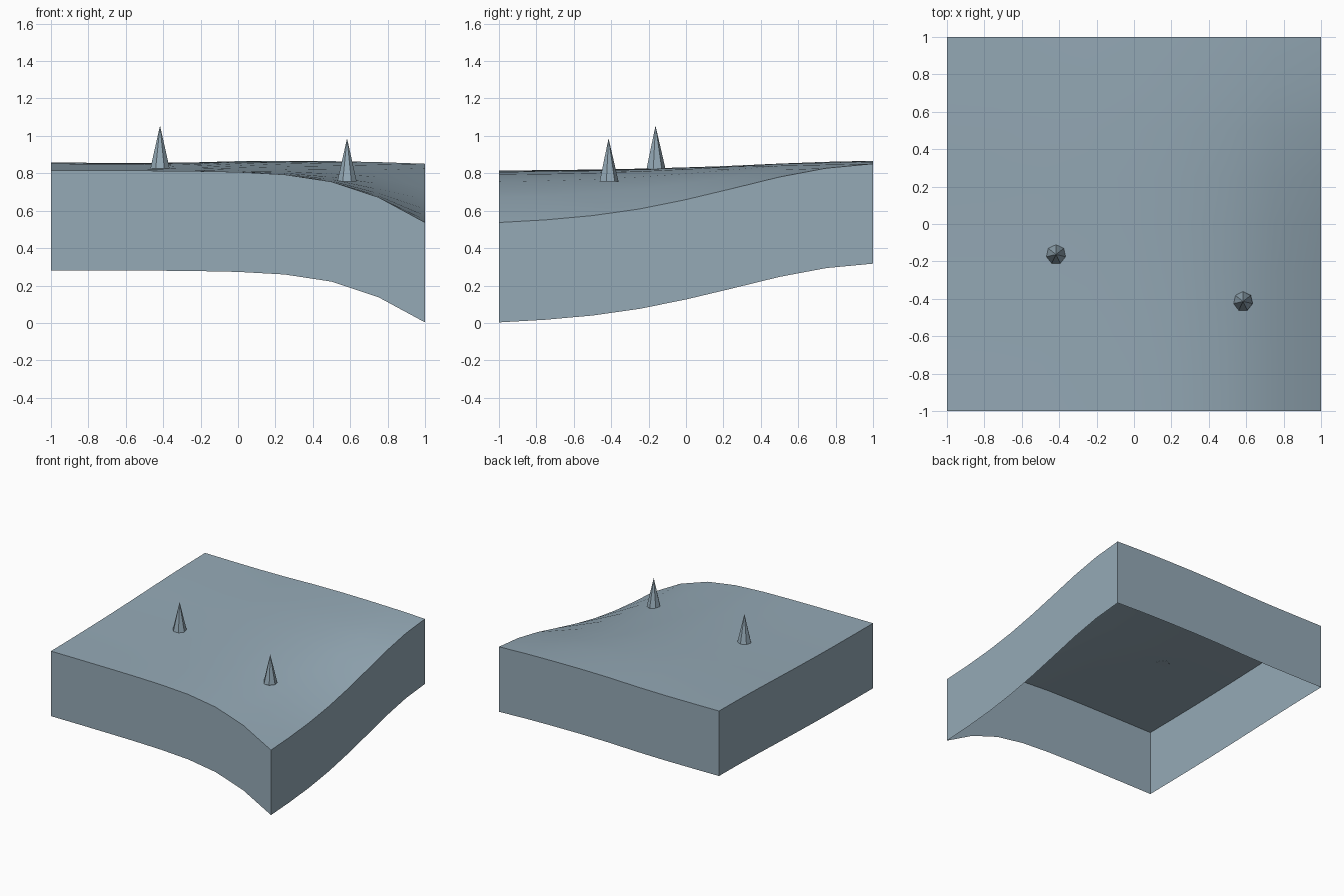
import bpy, bmesh
from mathutils import Matrix

cube = bpy.data.objects.get("Cube")
if cube:
    bpy.data.objects.remove(cube, do_unlink=True)

# One slate blue for everything
slate = bpy.data.materials.new("slate blue")
slate.use_nodes = True
colour = (0.30, 0.40, 0.47, 1)
slate.diffuse_color = colour
slate.node_tree.nodes["Principled BSDF"].inputs["Base Color"].default_value = colour


def finish(bm, name, smooth=False):
    mesh = bpy.data.meshes.new(name)
    bm.to_mesh(mesh)
    bm.free()
    mesh.materials.append(slate)
    obj = bpy.data.objects.new(name, mesh)
    bpy.context.collection.objects.link(obj)
    if smooth:
        bpy.ops.object.select_all(action='DESELECT')
        obj.select_set(True)
        bpy.context.view_layer.objects.active = obj
        bpy.ops.object.shade_smooth_by_angle()
    return obj


# Ground heights along the front and back edges, and the blend between them
FRONT = [0.815, 0.815, 0.814, 0.812, 0.807, 0.793, 0.755, 0.672, 0.537]
BACK = [0.858, 0.856, 0.855, 0.858, 0.865, 0.867, 0.865, 0.860, 0.851]
BLEND = [0, 0.045, 0.117, 0.23, 0.39, 0.58, 0.775, 0.925, 1]
SKIRT = 0.534
STEPS = len(FRONT) - 1

# Terrain: a grid lifted to the blended profiles, with a skirt and open bottom
bm = bmesh.new()
bmesh.ops.create_grid(bm, x_segments=STEPS, y_segments=STEPS, size=1)
for v in bm.verts:
    i = round((v.co.x + 1) * STEPS / 2)
    j = round((v.co.y + 1) * STEPS / 2)
    v.co.z = FRONT[i] + (BACK[i] - FRONT[i]) * BLEND[j]
rim = [e for e in bm.edges if e.is_boundary]
skirt = bmesh.ops.extrude_edge_only(bm, edges=rim)["geom"]
lower = [g for g in skirt if isinstance(g, bmesh.types.BMVert)]
bmesh.ops.translate(bm, verts=lower, vec=(0, 0, -SKIRT))
bmesh.ops.recalc_face_normals(bm, faces=bm.faces)
if max(bm.faces, key=lambda f: f.calc_center_median().z).normal.z < 0:
    bmesh.ops.reverse_faces(bm, faces=bm.faces)
finish(bm, "terrain", smooth=True)


# Seven-sided spikes standing on the terrain, one corner towards the back
def spike(name, x, y, base, height=0.23, radius=0.053):
    bm = bmesh.new()
    bmesh.ops.create_cone(bm, cap_ends=True, segments=7, radius1=radius,
                          radius2=0, depth=height)
    bmesh.ops.remove_doubles(bm, verts=bm.verts, dist=0.0001)
    corner = min(bm.verts, key=lambda v: v.co.z).co
    turn = corner.xy.angle_signed((0, 1))
    bmesh.ops.transform(bm, verts=bm.verts, matrix=Matrix.Rotation(-turn, 4, 'Z'))
    bmesh.ops.translate(bm, verts=bm.verts, vec=(x, y, base + height / 2))
    finish(bm, name)


spike("left_spike", -0.417, -0.163, 0.825)
spike("right_spike", 0.583, -0.414, 0.757)
